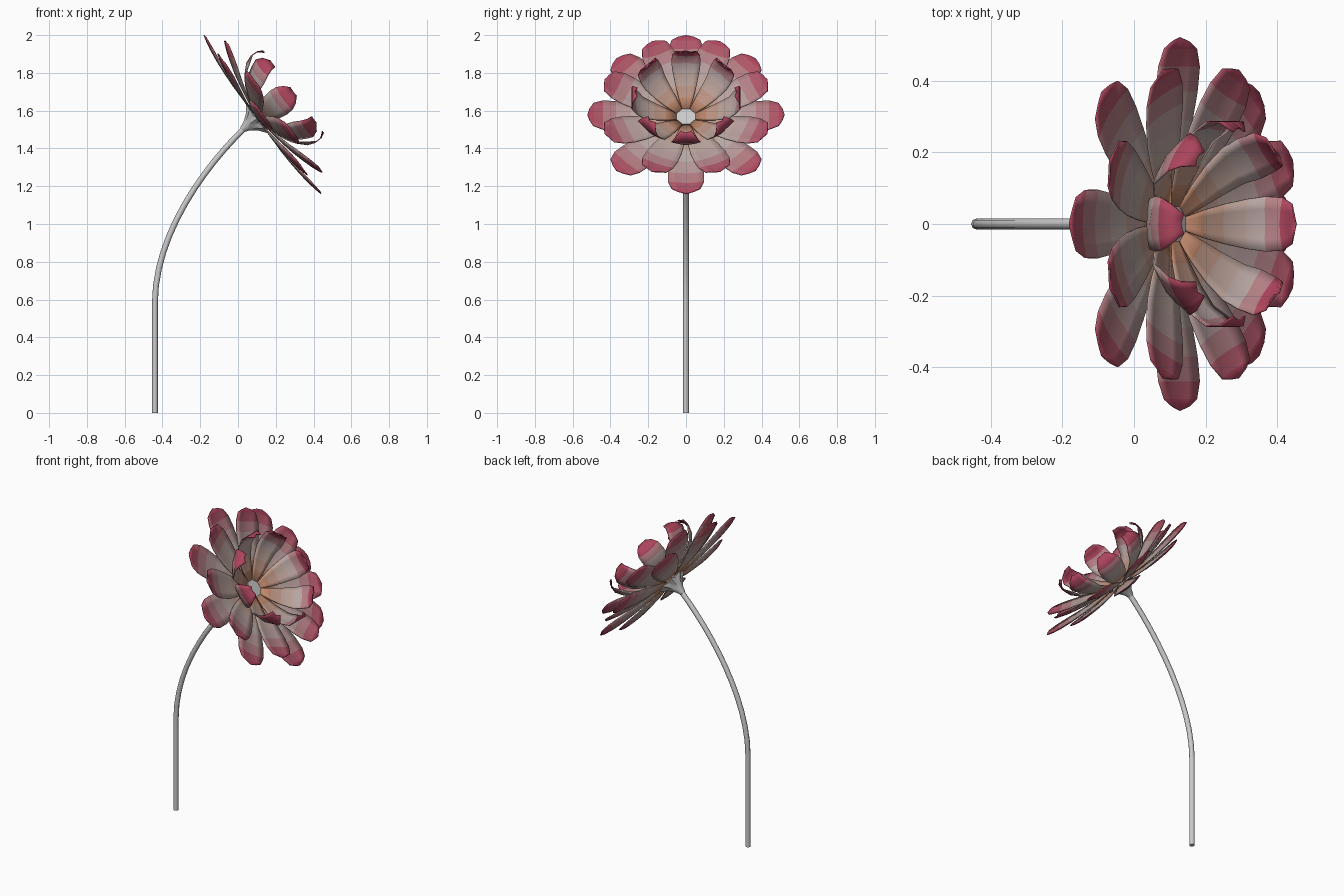
import bpy, bmesh, math
from mathutils import Vector

if "Cube" in bpy.data.objects:
    bpy.data.objects.remove(bpy.data.objects["Cube"])

# Flower head frame: origin, facing axis, and in-plane directions
O = Vector((0.13, 0, 1.58))
A = Vector((0.804, 0, 0.594))
U = Vector((-0.594, 0, 0.804))
Y = Vector((0, 1, 0))


def head(ang, r, h, w=0.0):
    c, s = math.cos(ang), math.sin(ang)
    return O + A * h + (U * c + Y * s) * r + (Y * c - U * s) * w


def material(name, rgb):
    m = bpy.data.materials.new(name)
    m.diffuse_color = (*rgb, 1)
    m.use_nodes = True
    m.node_tree.nodes["Principled BSDF"].inputs["Base Color"].default_value = m.diffuse_color
    return m


def finish(name, bm, mats=()):
    bmesh.ops.recalc_face_normals(bm, faces=bm.faces)
    me = bpy.data.meshes.new(name)
    bm.to_mesh(me)
    bm.free()
    for m in mats:
        me.materials.append(m)
    ob = bpy.data.objects.new(name, me)
    bpy.context.collection.objects.link(ob)
    return ob


def smooth(ob, angle=40):
    bpy.ops.object.select_all(action='DESELECT')
    ob.select_set(True)
    bpy.context.view_layer.objects.active = ob
    bpy.ops.object.shade_smooth_by_angle(angle=math.radians(angle))


ORANGE, PALE, PINK = Vector((.50, .22, .12)), Vector((.48, .40, .38)), Vector((.42, .06, .11))


def blend(t, pale_at, pink_at):
    if t < pale_at:
        return ORANGE.lerp(PALE, t / pale_at)
    return PALE.lerp(PINK, min(1, (t - pale_at) / (pink_at - pale_at)))


def petal_ring(name, profile, offset, cup, pale_at, pink_at):
    """profile rows: (radius, height along the axis, half width)"""
    n = len(profile) - 1
    mats = [material(f"{name}_shade_{i}", blend((i + .3) / n, pale_at, pink_at)) for i in range(n)]
    cols = [-1, -.55, 0, .55, 1]
    for k in range(8):
        ang = (k + offset) * math.pi / 4
        bm = bmesh.new()
        rows = []
        for r, h, w in profile:
            rows.append([bm.verts.new(head(ang, r - (0.012 * abs(c) if r == profile[-1][0] else 0),
                                           h + cup * (c * w / .09) ** 2, c * w)) for c in cols])
        for i in range(n):
            for j in range(4):
                f = bm.faces.new((rows[i][j], rows[i][j + 1], rows[i + 1][j + 1], rows[i + 1][j]))
                f.material_index = i
        ob = finish(f"{name}_{k + 1}", bm, mats)
        mod = ob.modifiers.new("thickness", 'SOLIDIFY')
        mod.thickness, mod.offset = 0.005, 0
        smooth(ob)


# Three rings of eight petals
petal_ring("outer_petal", [(.05, -.035, .022), (.13, -.036, .046), (.21, -.036, .068), (.29, -.033, .085),
                           (.37, -.027, .096), (.44, -.018, .095), (.49, -.008, .075), (.522, 0, .04)],
           0, .012, .35, .8)
petal_ring("middle_petal", [(.05, -.028, .022), (.12, -.018, .046), (.19, -.007, .067), (.26, .006, .082),
                            (.33, .024, .09), (.39, .042, .088), (.44, .061, .069), (.466, .072, .036)],
           .5, .014, .4, .8)
petal_ring("inner_petal", [(.05, -.02, .02), (.11, 0, .04), (.17, .022, .056), (.23, .055, .07),
                           (.27, .095, .077), (.285, .135, .074), (.284, .172, .056), (.27, .202, .028)],
           0, .014, .45, .75)

# Calyx: flared cup with pointed teeth and a flat flower centre
bm = bmesh.new()
N = 16
loops = []
for r, h, tooth in [(.016, -.135, 0), (.028, -.105, 0), (.05, -.07, .006), (.062, -.045, .038), (.058, -.02, 0)]:
    loops.append([bm.verts.new(head(2 * math.pi * i / N, r + tooth * (i % 2 == 0), h + tooth * .3 * (i % 2 == 0)))
                  for i in range(N)])
for a, b in zip(loops, loops[1:]):
    for i in range(N):
        j = (i + 1) % N
        bm.faces.new((a[i], a[j], b[j], b[i]))
bm.faces.new(loops[0])
bm.faces.new(loops[-1])
smooth(finish("calyx", bm), 30)

# Stem: straight at the bottom, bending over to the head
cu = bpy.data.curves.new("stem", 'CURVE')
cu.dimensions = '3D'
cu.bevel_depth, cu.bevel_resolution, cu.use_fill_caps, cu.resolution_u = .0155, 2, True, 12
sp = cu.splines.new('BEZIER')
sp.bezier_points.add(2)
for p, (co, hl, hr) in zip(sp.bezier_points, [((-.44, 0), (-.44, -.1), (-.44, .2)),
                                              ((-.44, .58), (-.44, .4), (-.44, .95)),
                                              ((.035, 1.508), (-.17, 1.31), (.1, 1.56))]):
    p.handle_left_type = p.handle_right_type = 'FREE'
    p.co, p.handle_left, p.handle_right = [(x, 0, z) for x, z in (co, hl, hr)]
stem = bpy.data.objects.new("stem", cu)
bpy.context.collection.objects.link(stem)
bpy.ops.object.select_all(action='DESELECT')
stem.select_set(True)
bpy.context.view_layer.objects.active = stem
bpy.ops.object.convert(target='MESH')
smooth(bpy.context.view_layer.objects.active, 50)
